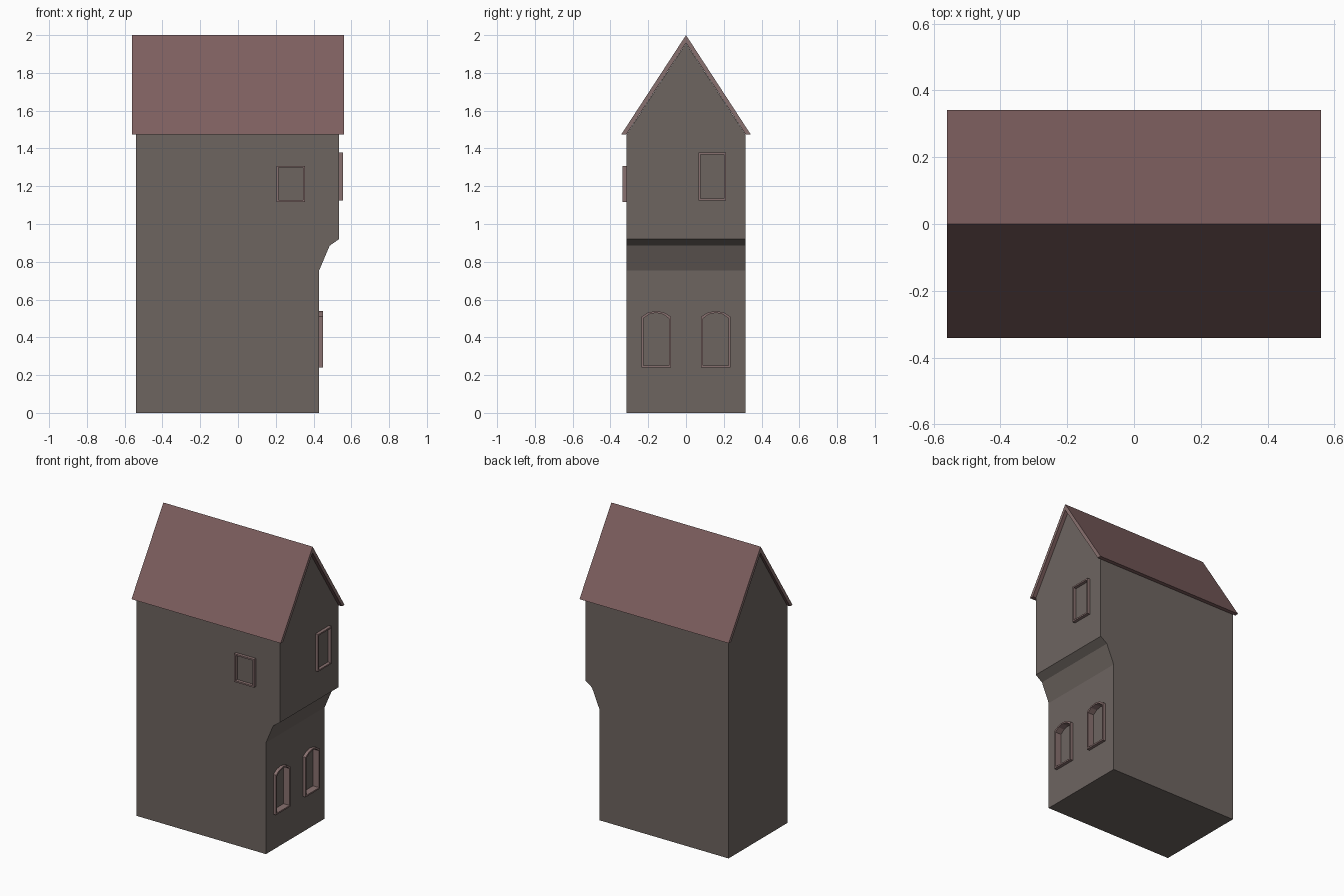
import bpy, bmesh
from mathutils import Vector

if "Cube" in bpy.data.objects:
    bpy.data.objects.remove(bpy.data.objects["Cube"])


def material(name, rgb):
    m = bpy.data.materials.new(name)
    m.diffuse_color = (*rgb, 1)
    m.use_nodes = True
    m.node_tree.nodes["Principled BSDF"].inputs["Base Color"].default_value = m.diffuse_color
    return m


WALL = material("grey_plaster", (0.155, 0.130, 0.118))
ROOF = material("red_roof", (0.205, 0.113, 0.113))
TRIM = material("pink_trim", (0.25, 0.165, 0.160))


def finish(name, bm, *mats):
    bmesh.ops.recalc_face_normals(bm, faces=bm.faces)
    me = bpy.data.meshes.new(name)
    bm.to_mesh(me)
    bm.free()
    ob = bpy.data.objects.new(name, me)
    bpy.context.collection.objects.link(ob)
    for m in mats:
        me.materials.append(m)
    return ob


def prism(points, depth):
    """Closed prism from a 3D outline pushed along a vector."""
    bm = bmesh.new()
    a = [bm.verts.new(p) for p in points]
    b = [bm.verts.new(Vector(p) + Vector(depth)) for p in points]
    bm.faces.new(a)
    bm.faces.new(b)
    for i in range(len(a)):
        j = (i + 1) % len(a)
        bm.faces.new((a[i], a[j], b[j], b[i]))
    return bm


# House body: side profile with a jettied upper floor, gables on both ends
W, EAVE, APEX = 0.315, 1.473, 1.957
profile = [(-0.54, 0), (0.43, 0), (0.43, 0.755), (0.485, 0.885),
           (0.535, 0.92), (0.535, EAVE), (-0.54, EAVE)]
bm = prism([(x, -W, z) for x, z in profile], (0, 2 * W, 0))
top = next(f for f in bm.faces if all(abs(v.co.z - EAVE) < 1e-4 for v in f.verts))
gable_edges = [e for e in top.edges if abs(e.verts[0].co.y - e.verts[1].co.y) > 0.1]
ridge = bmesh.ops.subdivide_edges(bm, edges=gable_edges, cuts=1)
for v in ridge["geom_inner"]:
    if isinstance(v, bmesh.types.BMVert):
        v.co.z = APEX
body = finish("house_body", bm, WALL)

# Roof: one thin folded sheet, with paler gable ends
bm = prism([(-0.56, y, z) for y, z in
            [(-0.342, 1.475), (0, 2), (0.342, 1.475), (0.315, 1.475),
             (0, 1.9585), (-0.315, 1.475)]], (1.12, 0, 0))
roof = finish("roof", bm, ROOF, TRIM)
for p in roof.data.polygons:
    if abs(p.normal.x) > 0.9:
        p.material_index = 1


def outline(w, z0, z1, arch):
    """Window outline around its own centre, low arch on top if wanted."""
    h = w / 2
    pts = [(-h, z0), (h, z0), (h, z1 - arch)]
    if arch:
        pts += [(h * 0.55, z1 - arch * 0.28), (0, z1), (-h * 0.55, z1 - arch * 0.28)]
    return pts + [(-h, z1 - arch)]


def window(name, place, out, w, z0, z1, arch=0, recess=0):
    """Frame ring standing 0.02 proud, optionally lining a recess in the wall."""
    t = 0.01
    out = Vector(out)
    rings = []
    bm = bmesh.new()
    outer = outline(w, z0, z1, arch)
    inner = outline(w - 2 * t, z0 + t, z1 - t, arch)
    for pts, d in ((outer, -recess), (outer, 0.021), (inner, 0.021), (inner, -recess)):
        rings.append([bm.verts.new(Vector(place(u, z)) + out * d) for u, z in pts])
    n = len(outer)
    for r in range(4):
        a, b = rings[r], rings[(r + 1) % 4]
        for i in range(n):
            j = (i + 1) % n
            bm.faces.new((a[i], a[j], b[j], b[i]))
    finish(name + "_frame", bm, TRIM)
    if recess:
        mid = outline(w - t, z0 + t / 2, z1 - t / 2, arch)
        cut = prism([Vector(place(u, z)) - out * recess for u, z in mid],
                    out * (recess + 0.05))
        cutter = finish(name + "_cutter", cut, WALL)
        cutter.hide_render = True
        cutter.hide_set(True)
        cutter.display_type = 'WIRE'
        mod = body.modifiers.new(name, 'BOOLEAN')
        mod.object = cutter
        mod.operation = 'DIFFERENCE'
        mod.solver = 'EXACT'


# Arched ground floor pair, then the two upper square windows
for side, c in (("left", -0.158), ("right", 0.158)):
    window("arched_window_" + side, lambda u, z, c=c: (0.43, c + u, z), (1, 0, 0),
           0.155, 0.24, 0.54, arch=0.03, recess=0.025)
window("gable_window", lambda u, z: (0.535, 0.138 + u, z), (1, 0, 0), 0.145, 1.125, 1.378)
window("side_window", lambda u, z: (0.28 + u, -W, z), (0, -1, 0), 0.15, 1.117, 1.308)
